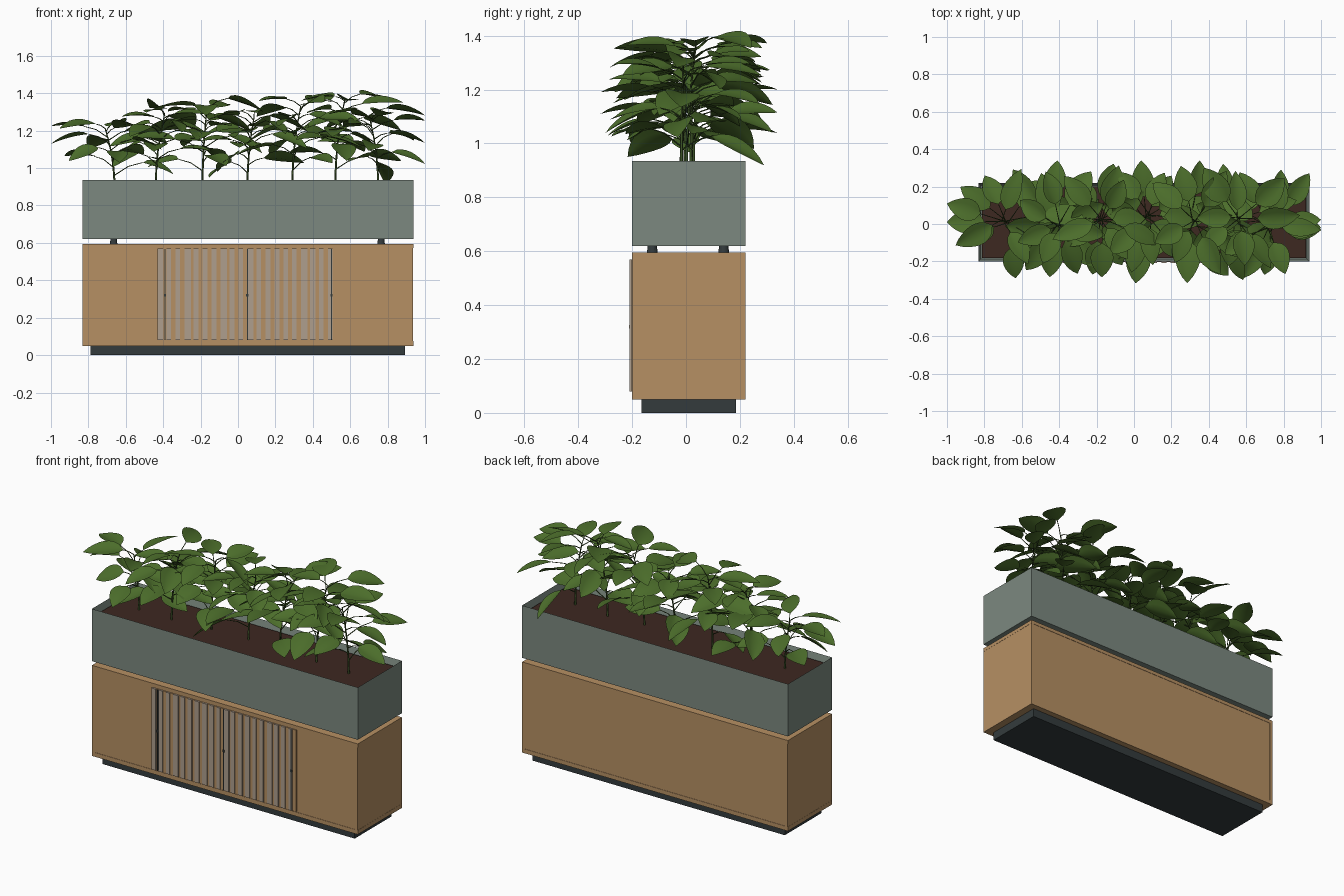
import bpy, bmesh, math, random
from mathutils import Matrix, Vector

random.seed(23)
if "Cube" in bpy.data.objects:
    bpy.data.objects.remove(bpy.data.objects["Cube"], do_unlink=True)


def material(name, r, g, b):
    m = bpy.data.materials.new(name)
    m.use_nodes = True
    m.diffuse_color = (r, g, b, 1)
    bsdf = m.node_tree.nodes["Principled BSDF"]
    bsdf.inputs["Base Color"].default_value = (r, g, b, 1)
    bsdf.inputs["Roughness"].default_value = 0.8
    return m


WOOD = material("warm wood", 0.47, 0.28, 0.125)
SLAT = material("grey slat", 0.43, 0.345, 0.27)
METAL = material("grey green metal", 0.2, 0.25, 0.215)
DARK = material("dark base", 0.034, 0.044, 0.046)
SOIL = material("soil", 0.048, 0.021, 0.015)
LEAF = material("leaf green", 0.072, 0.155, 0.024)
STEM = material("stem green", 0.045, 0.085, 0.02)

CX, CY = 0.0525, 0.01    # centre of the cabinet
W, D = 1.77, 0.42        # its width and depth


def finish(name, bm, mat, smooth=False):
    me = bpy.data.meshes.new(name)
    bm.to_mesh(me)
    bm.free()
    me.materials.append(mat)
    ob = bpy.data.objects.new(name, me)
    bpy.context.scene.collection.objects.link(ob)
    if smooth:
        for p in me.polygons:
            p.use_smooth = True
    return ob


def box(name, mat, x, y, z):
    """Box from (low, high) pairs on each axis."""
    bm = bmesh.new()
    bmesh.ops.create_cube(bm, size=1)
    for v in bm.verts:
        v.co = Vector([(a + b) / 2 + c * (b - a) for c, (a, b) in zip(v.co, (x, y, z))])
    return finish(name, bm, mat)


def span(centre, size):
    return (centre - size / 2, centre + size / 2)


# Cabinet
box("plinth", DARK, span(CX, W - 0.09), span(CY, D - 0.07), (0, 0.055))
for name, z in (("bottom_board", (0.05, 0.075)), ("top_board", (0.574, 0.595))):
    box(name, WOOD, span(CX, W), span(CY, D), z)
box("cabinet_body", WOOD, span(CX, W - 0.03), span(CY, D - 0.004), (0.07, 0.58))
for name, s in (("right_side_panel", -1), ("left_side_panel", 1)):
    box(name, WOOD, span(CX + s * (W / 2 - 0.01), 0.018), span(CY, D), (0.075, 0.574))

# Slatted doors on the front
PITCH = 0.048
for i in range(20):
    x = -0.43 + i * PITCH
    w = random.choice((0.024, 0.028, 0.034))
    box(f"slat_{i}", SLAT, (x, x + w), (-0.209, -0.19), (0.08, 0.57))
    box(f"slat_backing_{i}", WOOD, (x + w, x + PITCH), (-0.203, -0.19), (0.08, 0.57))
for name, x in (("right_seam", -0.39), ("middle_seam", 0.05), ("left_seam", 0.5)):
    box(name, DARK, span(x, 0.006), (-0.2094, -0.2), (0.082, 0.568))
    box(name + "_knob", DARK, span(x, 0.012), (-0.211, -0.19), span(0.32, 0.014))

# Feet holding up the planter
for fx in (-0.665, 0.765):
    for fy in (-0.125, 0.14):
        bm = bmesh.new()
        bmesh.ops.create_cone(bm, cap_ends=True, segments=16, radius1=0.021, radius2=0.016,
                              depth=0.04, matrix=Matrix.Translation((fx, fy, 0.607)))
        finish("planter_foot", bm, DARK)

# Planter: an open box made by insetting and sinking the top face
bm = bmesh.new()
bmesh.ops.create_cube(bm, size=1, matrix=Matrix.Translation((CX, CY, 0.7775))
                      @ Matrix.Diagonal((W, D, 0.315, 1)))
top = max(bm.faces, key=lambda f: f.calc_center_median().z)
bmesh.ops.inset_region(bm, faces=[top], thickness=0.02)
bmesh.ops.translate(bm, verts=top.verts, vec=(0, 0, -0.06))
finish("planter_box", bm, METAL)
box("soil", SOIL, span(CX, W - 0.038), span(CY, D - 0.038), (0.87, 0.9))


# Plants
def tube(bm, points, r0, r1, sides=6):
    """Tapered tube along a path."""
    rings = []
    for k, p in enumerate(points):
        d = points[min(k + 1, len(points) - 1)] - points[max(k - 1, 0)]
        q = d.to_track_quat("Z", "Y")
        r = r0 + (r1 - r0) * k / (len(points) - 1)
        rings.append([bm.verts.new(p + q @ Vector((r * math.cos(a), r * math.sin(a), 0)))
                      for a in (math.tau * s / sides for s in range(sides))])
    for a, b in zip(rings, rings[1:]):
        for s in range(sides):
            t = (s + 1) % sides
            bm.faces.new((a[s], a[t], b[t], b[s]))


ARCH = 0.16


def leaf(bm, base, yaw, pitch, roll, length, width):
    """Pointed leaf, folded at the midrib and arching down at the tip."""
    turn = (Matrix.Rotation(yaw, 4, "Z") @ Matrix.Rotation(-pitch, 4, "Y")
            @ Matrix.Rotation(roll, 4, "X"))
    # Shorten leaves that would reach past the outline of the foliage
    reach = turn @ Vector((length, 0, -ARCH * length))
    for c, (low, high) in enumerate(((-1, 1), (-0.34, 0.34), (0.9, 1.38))):
        room = (high if reach[c] > 0 else low) - base[c]
        if abs(reach[c]) > abs(room):
            shrink = abs(room / reach[c])
            length *= shrink
            reach *= shrink
    width = min(width, length * 0.65)
    rows, n = [], 8
    for k in range(n + 1):
        t = k / n
        half = 0.5 * width * math.sin(math.pi * t ** 0.8) ** 0.8 if 0 < k < n else 0
        mid = Vector((t * length, 0, -ARCH * length * t * t))
        cols = (-1, -0.5, 0, 0.5, 1) if half else (0,)
        rows.append([bm.verts.new(base + turn @ (mid + Vector((0, c * half, 0.25 * half * abs(c)))))
                     for c in cols])
    for a, b in zip(rows, rows[1:]):
        for c in range(4):
            if len(a) == 1:
                bm.faces.new((a[0], b[c], b[c + 1]))
            elif len(b) == 1:
                bm.faces.new((a[c], b[0], a[c + 1]))
            else:
                bm.faces.new((a[c], b[c], b[c + 1], a[c + 1]))


GOLDEN = math.radians(137.5)
# Stem position, height and number of leaves
plants = ((-0.66, 1.21, 13), (-0.44, 1.29, 18), (-0.19, 1.32, 18), (0.05, 1.27, 17),
          (0.29, 1.33, 16), (0.52, 1.36, 18), (0.75, 1.28, 16))
for i, (px, height, count) in enumerate(plants):
    stems, leaves = bmesh.new(), bmesh.new()
    lean = Vector((random.uniform(-0.06, 0.06), random.uniform(-0.05, 0.05), 0))
    root = Vector((px, random.uniform(-0.02, 0.03), 0.89))

    def on_stem(f):
        return root + lean * f * f + Vector((0, 0, (height - 0.89) * f))

    tube(stems, [on_stem(k / 6) for k in range(7)], 0.006, 0.003)
    for k in range(count):
        f = 0.22 + 0.78 * (k / (count - 1)) ** 0.7
        yaw = i * 1.3 + k * GOLDEN + random.uniform(-0.25, 0.25)
        stalk = random.uniform(0.06, 0.17) * (1.2 - 0.5 * f)
        pitch = random.uniform(-0.35, 0.2) + 0.2 * (f - 0.5)
        length = random.uniform(0.17, 0.235)
        start = on_stem(f)
        if k == 7 and i in (0, len(plants) - 1):
            # The end leaves set the full spread
            yaw, pitch = (math.pi if i == 0 else 0), -0.1
            stalk, length = 1 - abs(start.x) - 0.2, 0.25
        out = Vector((math.cos(yaw), math.sin(yaw), 0))
        base = start + out * stalk + Vector((0, 0, stalk * 0.45))
        tube(stems, [start, start + out * stalk * 0.5 + Vector((0, 0, stalk * 0.32)), base],
             0.003, 0.002, 5)
        leaf(leaves, base, yaw, pitch, random.uniform(-0.5, 0.5),
             length, random.uniform(0.105, 0.14))
    finish(f"plant_stem_{i}", stems, STEM, True)
    finish(f"plant_leaves_{i}", leaves, LEAF, True)
